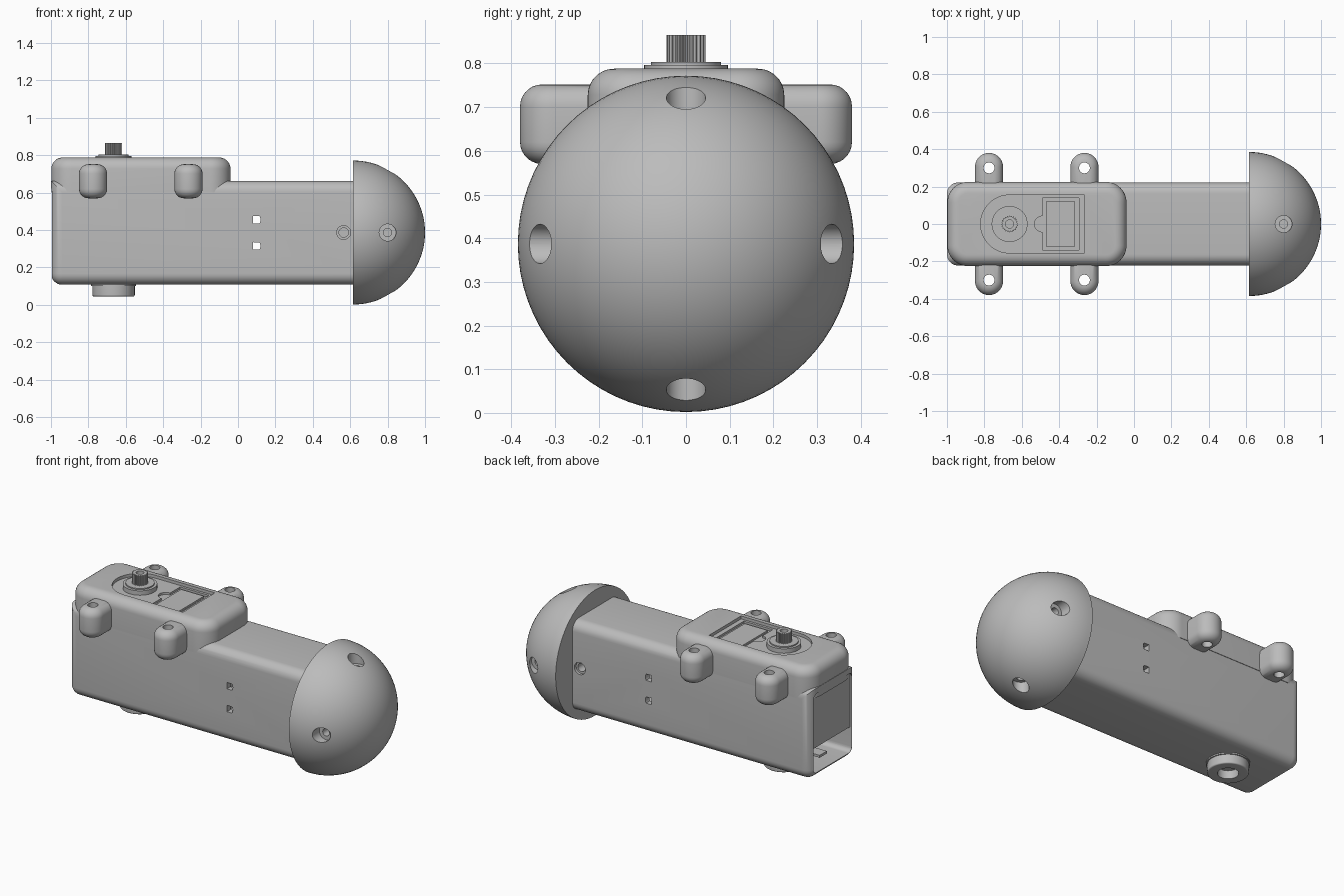
import bpy, bmesh
from math import pi, sin, cos
from mathutils import Vector, Matrix

if "Cube" in bpy.data.objects:
    bpy.data.objects.remove(bpy.data.objects["Cube"], do_unlink=True)

grey = bpy.data.materials.new("matte grey")
grey.use_nodes = True
grey.diffuse_color = (0.5, 0.5, 0.5, 1)
bsdf = grey.node_tree.nodes["Principled BSDF"]
bsdf.inputs["Base Color"].default_value = grey.diffuse_color
bsdf.inputs["Roughness"].default_value = 0.6


def finish(name, bm):
    bmesh.ops.recalc_face_normals(bm, faces=bm.faces[:])
    mesh = bpy.data.meshes.new(name)
    bm.to_mesh(mesh)
    bm.free()
    mesh.materials.append(grey)
    ob = bpy.data.objects.new(name, mesh)
    bpy.context.collection.objects.link(ob)
    return ob


def box(name, lo, hi, radius=0, rounded=lambda mid, along: True):
    """Box between two corners; edges picked by a rule are rounded."""
    lo, hi = Vector(lo), Vector(hi)
    bm = bmesh.new()
    bmesh.ops.create_cube(bm, size=1)
    for v in bm.verts:
        v.co = Vector([(a + b) / 2 + c * (b - a) for a, b, c in zip(lo, hi, v.co)])
    if radius:
        edges = []
        for e in bm.edges:
            a, b = (v.co for v in e.verts)
            along = max(range(3), key=lambda i: abs((b - a)[i]))
            if rounded((a + b) / 2, along):
                edges.append(e)
        bmesh.ops.bevel(bm, geom=edges, offset=radius, segments=8, profile=0.5, affect='EDGES')
    return finish(name, bm)


def prism(name, outline, z0, z1, top=0, bottom=0):
    """Upright extrusion of an outline with optional rounded rims."""
    bm = bmesh.new()
    face = bm.faces.new([bm.verts.new((x, y, z0)) for x, y in outline])
    ext = bmesh.ops.extrude_face_region(bm, geom=[face], use_keep_orig=True)
    for v in ext["geom"]:
        if isinstance(v, bmesh.types.BMVert):
            v.co.z = z1
    bmesh.ops.recalc_face_normals(bm, faces=bm.faces[:])
    for z, r in ((z1, top), (z0, bottom)):
        if r:
            rim = [e for e in bm.edges if all(abs(v.co.z - z) < 1e-5 for v in e.verts)]
            bmesh.ops.bevel(bm, geom=rim, offset=r, segments=7, profile=0.5, affect='EDGES')
    return finish(name, bm)


def arc(cx, cy, r, start, end, n=12):
    return [(cx + r * cos(start + (end - start) * i / n),
             cy + r * sin(start + (end - start) * i / n)) for i in range(n + 1)]


def round_rect(x0, x1, y, r):
    return (arc(x1 - r, y - r, r, 0, pi / 2) + arc(x0 + r, y - r, r, pi / 2, pi)
            + arc(x0 + r, r - y, r, pi, 1.5 * pi) + arc(x1 - r, r - y, r, 1.5 * pi, 2 * pi))


def rod(name, start, end, r, n=48):
    """Cylinder between two points."""
    start, end = Vector(start), Vector(end)
    d = end - start
    bm = bmesh.new()
    turn = d.to_track_quat('Z', 'Y').to_matrix().to_4x4()
    bmesh.ops.create_cone(bm, cap_ends=True, segments=n, radius1=r, radius2=r, depth=d.length,
                          matrix=Matrix.Translation((start + end) / 2) @ turn)
    return finish(name, bm)


def cut(ob, *cutters):
    for c in cutters:
        c.hide_render = True
        mod = ob.modifiers.new("cut", 'BOOLEAN')
        mod.operation, mod.solver, mod.object = 'DIFFERENCE', 'EXACT', c
        bpy.context.view_layer.objects.active = ob
        bpy.ops.object.modifier_apply(modifier=mod.name)
        bpy.data.objects.remove(c, do_unlink=True)


# Hollow body sleeve, open at its tail end
MID = 0.387
body = box("body_sleeve", (-1, -0.222, 0.108), (0.63, 0.222, 0.663), 0.06,
           lambda m, along: m.x < 0.6 and not (m.x < -0.9 and m.z > 0.6))
cut(body, box("cavity", (-1.1, -0.185, 0.14), (0.48, 0.185, 0.63), 0.03,
              lambda m, along: along == 0))
for z in (0.455, 0.315):
    slot = prism("slot", arc(0.08, 0, 0.04, -0.5, 0.5, 8) + [(0.08, 0.02), (0.08, -0.02)], -1, 1)
    slot.data.transform(Matrix.Translation((0, 0, z)) @ Matrix.Rotation(pi / 2, 4, 'X'))
    cut(body, slot)
for s in (-1, 1):
    cut(body, rod("screw_seat", (0.565, s * 0.205, MID), (0.565, s * 0.3, MID), 0.037),
        rod("screw_hole", (0.565, s * 0.12, MID), (0.565, s * 0.3, MID), 0.025))

# Motor block inside the sleeve and a small connector under it
box("motor_block", (-0.985, -0.19, 0.29), (0.07, 0.19, 0.65))
box("connector_tab", (-0.97, 0.02, 0.2), (-0.85, 0.09, 0.215))

# Domed nose with four recessed screw holes
bm = bmesh.new()
profile = [bm.verts.new((0.615 + 0.385 * sin(a), 0, MID + 0.385 * cos(a)))
           for a in [pi / 2 * i / 24 for i in range(25)]]
centre = bm.verts.new((0.615, 0, MID))
chain = [centre] + profile
edges = [bm.edges.new(pair) for pair in zip(chain, chain[1:])]
bmesh.ops.spin(bm, geom=chain + edges, cent=(0.615, 0, MID), axis=(1, 0, 0),
               angle=2 * pi, steps=72, use_merge=True)
bmesh.ops.remove_doubles(bm, verts=bm.verts[:], dist=1e-4)
dome = finish("dome_nose", bm)
for dy, dz in ((1, 0), (-1, 0), (0, 1), (0, -1)):
    def at(r):
        return (0.8, dy * r, MID + dz * r)
    cut(dome, rod("counterbore", at(0.29), at(0.5), 0.045), rod("bore", at(0.2), at(0.5), 0.022))

# Gearbox cap with a sunken top panel
SHAFT = -0.665
cap = prism("gearbox_cap", round_rect(-0.998, -0.04, 0.225, 0.11), 0.6, 0.788, top=0.06)
panel = arc(SHAFT, 0, 0.155, pi / 2, 1.5 * pi, 32) + [(-0.265, -0.155), (-0.265, 0.155)]
cut(cap, prism("panel_recess", panel, 0.77, 0.9),
    box("window_recess", (-0.49, -0.14, 0.757), (-0.295, 0.14, 0.9)),
    rod("finger_notch", (-0.49, 0, 0.757), (-0.49, 0, 0.9), 0.042))
box("window_plate", (-0.47, -0.12, 0.75), (-0.315, 0.12, 0.768))

# Mounting lugs, two on each side
for end, x in (("rear", -0.775), ("front", -0.265)):
    for side, s in (("left", 1), ("right", -1)):
        outline = arc(x, 0.305, 0.075, 0, pi, 24) + [(x - 0.075, 0.14), (x + 0.075, 0.14)]
        lug = prism(f"{end}_{side}_lug", outline, 0.57, 0.752, top=0.05, bottom=0.05)
        if s < 0:
            lug.data.transform(Matrix.Scale(-1, 4, (0, 1, 0)))
            lug.data.flip_normals()
        cut(lug, rod("lug_hole", (x, s * 0.3, 0.5), (x, s * 0.3, 0.8), 0.029))

# Output bearing and splined shaft
rod("bearing_ring", (SHAFT, 0, 0.76), (SHAFT, 0, 0.797), 0.096)
rod("shaft_collar", (SHAFT, 0, 0.76), (SHAFT, 0, 0.804), 0.08)
spline = []
for i in range(96):
    r = 0.045 if i % 4 < 2 else 0.039
    spline.append((SHAFT + r * cos(2 * pi * i / 96), r * sin(2 * pi * i / 96)))
shaft = prism("splined_shaft", spline, 0.79, 0.865)
cut(shaft, rod("shaft_hole", (SHAFT, 0, 0.82), (SHAFT, 0, 0.9), 0.022))

# Pivot boss under the tail
boss = prism("pivot_boss", arc(SHAFT, 0, 0.113, 0, 2 * pi * 47 / 48, 47), 0.045, 0.12, bottom=0.008)
rod("boss_flange", (SHAFT, 0, 0.1), (SHAFT, 0, 0.112), 0.12)
cut(boss, rod("boss_hole", (SHAFT, 0, 0), (SHAFT, 0, 0.095), 0.058))

# Smooth shading with sharp edges kept
bpy.ops.object.select_all(action='DESELECT')
for ob in bpy.context.collection.objects:
    if ob.type == 'MESH' and grey.name in ob.data.materials:
        ob.select_set(True)
        bpy.context.view_layer.objects.active = ob
bpy.ops.object.shade_smooth_by_angle(angle=0.6)
